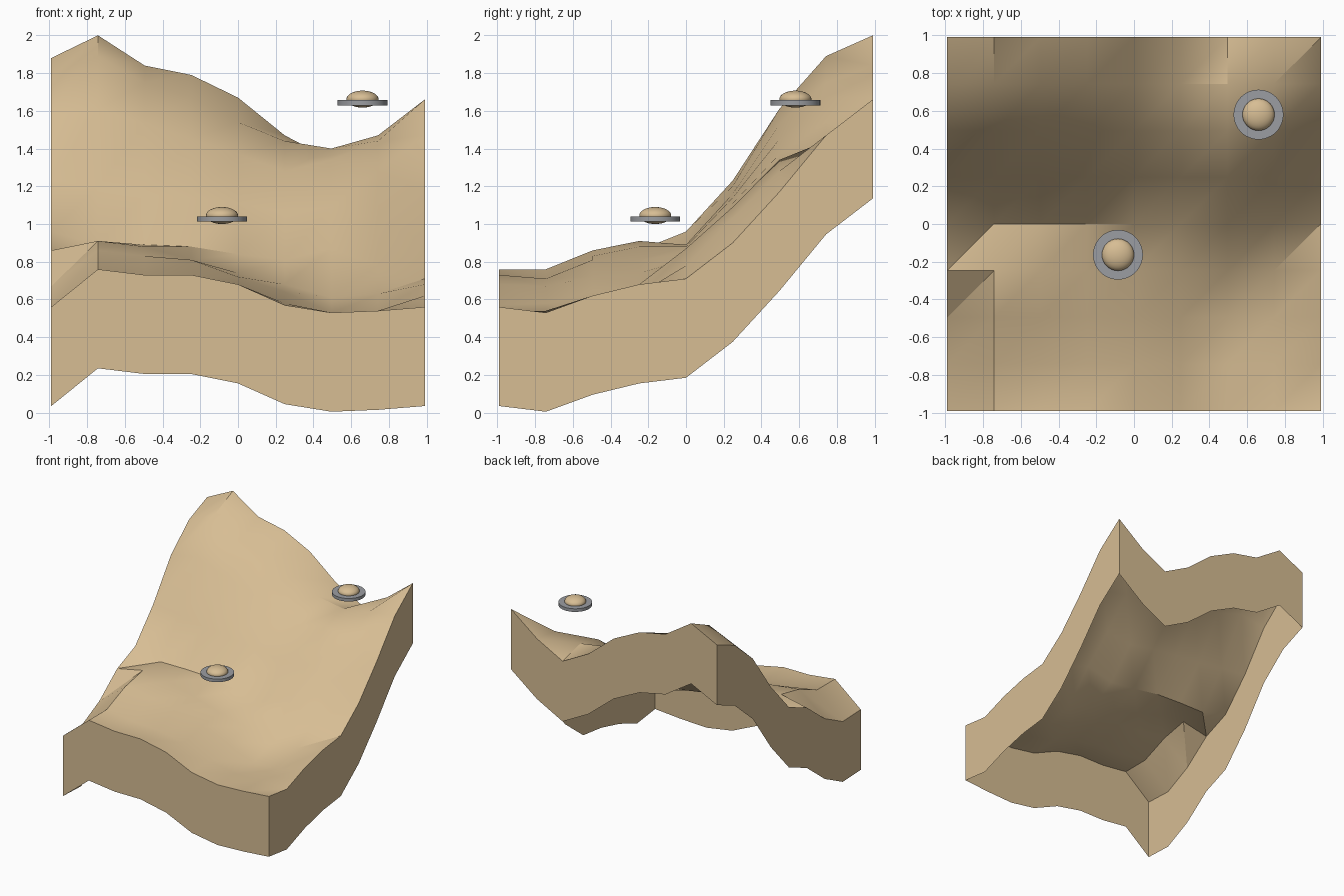
import bpy
import bmesh
from math import radians

default_cube = bpy.data.objects.get("Cube")
if default_cube:
    bpy.data.objects.remove(default_cube, do_unlink=True)


def make_material(name, red, green, blue):
    material = bpy.data.materials.new(name)
    material.use_nodes = True
    color = (red, green, blue, 1)
    material.diffuse_color = color
    material.node_tree.nodes["Principled BSDF"].inputs["Base Color"].default_value = color
    return material


def finish(name, bm, material, location=(0, 0, 0)):
    """Turn a bmesh into a smooth object that keeps its sharp edges."""
    mesh = bpy.data.meshes.new(name)
    bm.to_mesh(mesh)
    bm.free()
    mesh.materials.append(material)
    mesh.shade_smooth()
    mesh.set_sharp_from_angle(angle=radians(30))
    obj = bpy.data.objects.new(name, mesh)
    obj.location = location
    bpy.context.collection.objects.link(obj)
    return obj


sand = make_material("sand", .68, .51, .295)
grey = make_material("grey metal", .33, .34, .36)

# Hillside heights in hundredths, one row per step from front to back
HALF = .99
SKIRT_DEPTH = .525
heights = [
    [56, 76, 73, 73, 68, 57, 53, 54, 56],
    [55, 76, 72, 71, 67, 58, 53, 54, 53],
    [67, 86, 83, 81, 72, 64, 53, 54, 62],
    [86, 91, 88, 81, 74, 68, 61, 63, 68],
    [96, 89, 89, 88, 84, 81, 87, 78, 71],
    [123, 120, 116, 114, 111, 106, 109, 103, 90],
    [157, 161, 153, 145, 137, 128, 134, 128, 117],
    [178, 189, 175, 167, 154, 144, 140, 144, 147],
    [188, 200, 184, 179, 167, 147, 134, 147, 166],
]


def build_hillside():
    """Triangulated ground sheet with a skirt hanging from its rim."""
    bm = bmesh.new()
    cells = len(heights) - 1
    step = 2 * HALF / cells
    grid = [[bm.verts.new((i * step - HALF, j * step - HALF, height / 100))
             for i, height in enumerate(row)] for j, row in enumerate(heights)]

    # Ground triangles, all split along the same diagonal
    for j in range(cells):
        for i in range(cells):
            near, far = grid[j], grid[j + 1]
            bm.faces.new((near[i], near[i + 1], far[i + 1]))
            bm.faces.new((near[i], far[i + 1], far[i]))

    # Skirt walls, open underneath
    rim = grid[0][:-1]
    rim += [row[-1] for row in grid[:-1]]
    rim += grid[-1][:0:-1]
    rim += [row[0] for row in grid[:0:-1]]
    hem = [bm.verts.new((v.co.x, v.co.y, v.co.z - SKIRT_DEPTH)) for v in rim]
    for k in range(len(rim)):
        bm.faces.new((rim[k], rim[k - 1], hem[k - 1], hem[k]))
    bm.normal_update()
    return finish("hillside", bm, sand)


def build_saucer(prefix, x, y, z):
    """Flat round disc with a squashed ball through its middle."""
    disc = bmesh.new()
    bmesh.ops.create_cone(disc, cap_ends=True, segments=48,
                          radius1=.132, radius2=.132, depth=.027)
    finish(prefix + "_disc", disc, grey, (x, y, z - .019))

    dome = bmesh.new()
    bmesh.ops.create_uvsphere(dome, u_segments=32, v_segments=16, radius=.085)
    bmesh.ops.scale(dome, vec=(1, 1, .53), verts=dome.verts)
    finish(prefix + "_dome", dome, sand, (x, y, z))


build_hillside()
build_saucer("high_saucer", .66, .58, 1.662)
build_saucer("low_saucer", -.085, -.163, 1.045)
